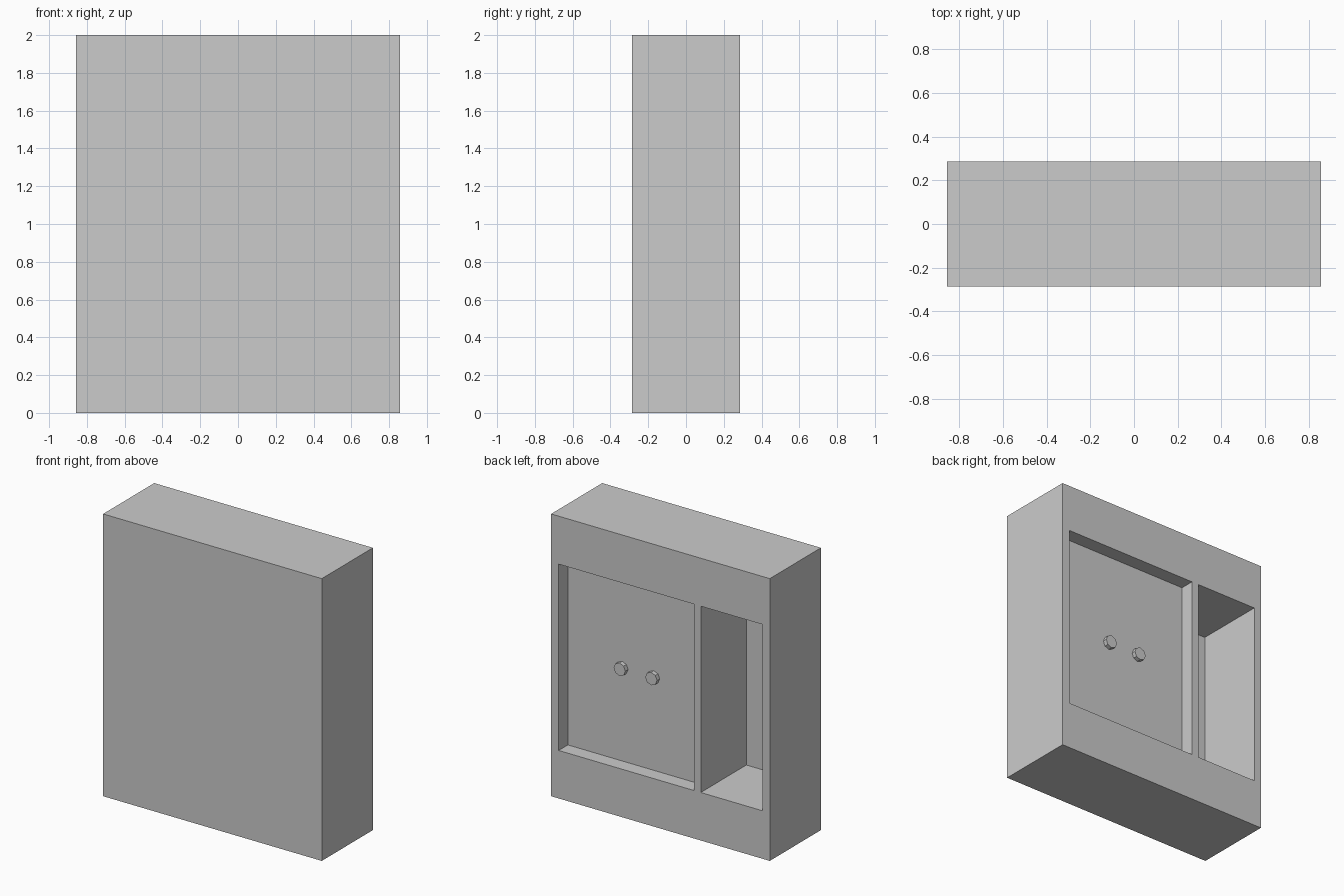
import bpy
from math import radians

if "Cube" in bpy.data.objects:
    bpy.data.objects.remove(bpy.data.objects["Cube"])

W, D, H = 0.857, 0.286, 2.0      # half width, half depth, height
Z0, Z1 = 0.34, 1.66              # opening bottom and top
PANEL_Y = 0.183                  # recessed panel plane


def box(name, x0, x1, y0, y1, z0, z1):
    bpy.ops.mesh.primitive_cube_add(
        size=1, location=((x0 + x1) / 2, (y0 + y1) / 2, (z0 + z1) / 2))
    ob = bpy.context.object
    ob.name = name
    ob.scale = (x1 - x0, y1 - y0, z1 - z0)
    bpy.ops.object.transform_apply(location=False, rotation=False, scale=True)
    return ob


def cut(target, cutter):
    mod = target.modifiers.new("opening", 'BOOLEAN')
    mod.operation = 'DIFFERENCE'
    mod.solver = 'EXACT'
    mod.object = cutter
    bpy.context.view_layer.objects.active = target
    bpy.ops.object.modifier_apply(modifier=mod.name)
    bpy.data.objects.remove(cutter, do_unlink=True)


# Cabinet body with a shallow door recess and a deep open niche in its back
body = box("cabinet_body", -W, W, -D, D, 0, H)
cut(body, box("door_recess", -0.262, 0.798, PANEL_Y, D + 0.1, Z0, Z1))
cut(body, box("side_niche", -0.80, -0.316, -0.224, D + 0.1, Z0, Z1))

# Pair of low-poly door knobs on the recessed panel
for i, x in enumerate((0.124, 0.372)):
    bpy.ops.mesh.primitive_cylinder_add(
        vertices=8, radius=0.046, depth=0.035,
        location=(x, PANEL_Y + 0.0125, 1.0), rotation=(radians(90), 0, 0))
    bpy.context.object.name = f"door_knob_{i + 1}"
